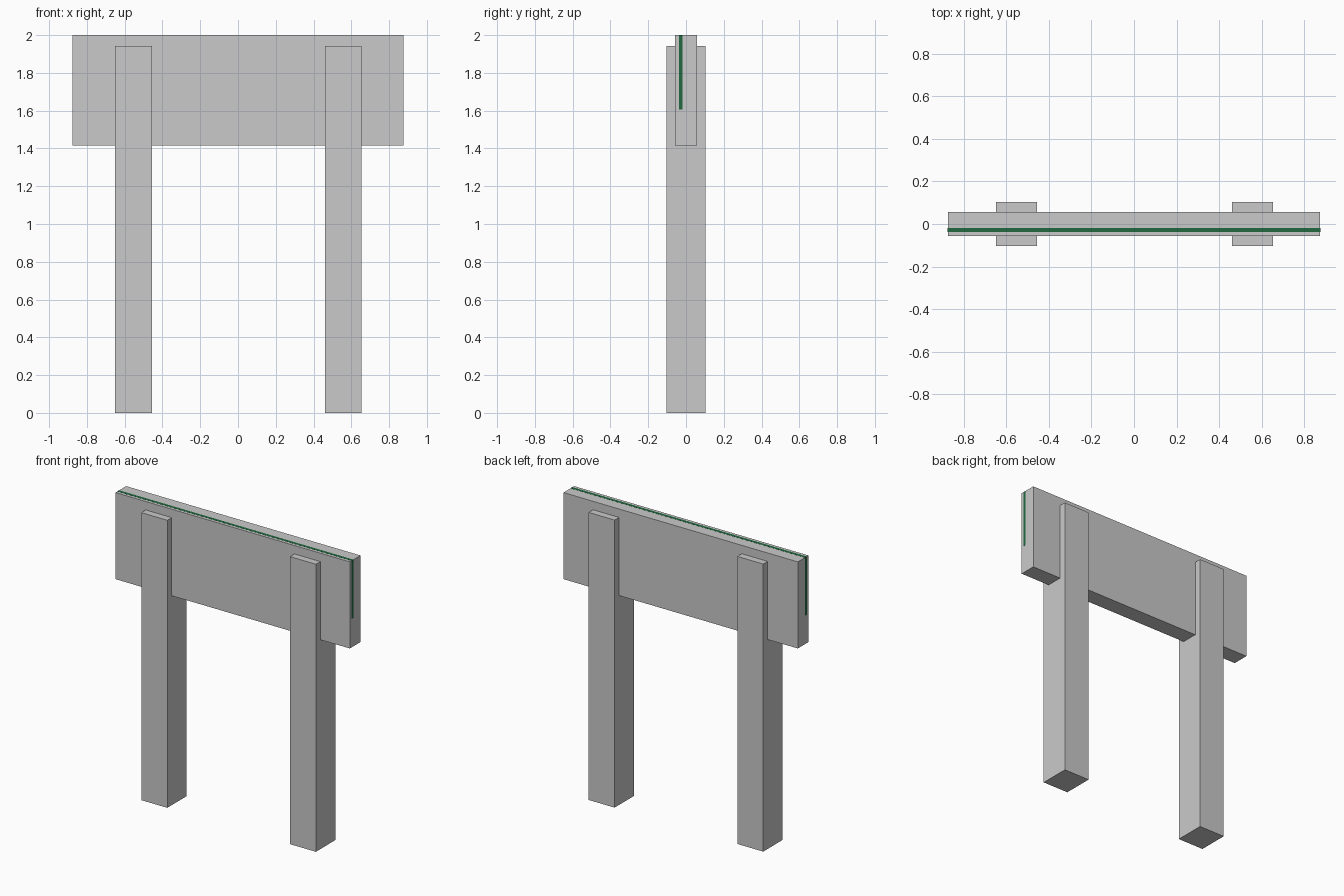
import bpy
import bmesh
from mathutils import Vector

cube = bpy.data.objects.get("Cube")
if cube:
    bpy.data.objects.remove(cube, do_unlink=True)


def material(name, rgb):
    mat = bpy.data.materials.new(name)
    mat.use_nodes = True
    colour = (*rgb, 1.0)
    mat.diffuse_color = colour
    mat.node_tree.nodes["Principled BSDF"].inputs["Base Color"].default_value = colour
    return mat


def box(name, low, high, mat):
    """Flat-faced box between two opposite corners."""
    low, high = Vector(low), Vector(high)
    mesh = bpy.data.meshes.new(name)
    bm = bmesh.new()
    bmesh.ops.create_cube(bm, size=1)
    bmesh.ops.scale(bm, vec=high - low, verts=bm.verts)
    bmesh.ops.translate(bm, vec=(low + high) / 2, verts=bm.verts)
    bm.to_mesh(mesh)
    bm.free()
    mesh.materials.append(mat)
    obj = bpy.data.objects.new(name, mesh)
    bpy.context.scene.collection.objects.link(obj)
    return obj


grey = material("light grey", (0.59, 0.59, 0.59))
green = material("dark green", (0.015, 0.138, 0.05))

# Sign board
half_length, half_depth, top = 0.876, 0.057, 2.0
box("sign_board", (-half_length, -half_depth, 1.415),
    (half_length, half_depth, top), grey)

# Thin green panel set in the board, showing on its top and ends
proud = 0.0006
box("inner_panel", (-half_length - proud, -0.038, 1.607),
    (half_length + proud, -0.018, top + proud), green)

# Square posts, thicker than the board so they show front and back
post_half = 0.097
for name, x in (("right_post", -0.553), ("left_post", 0.558)):
    box(name, (x - post_half, -0.104, 0), (x + post_half, 0.104, 1.943), grey)
